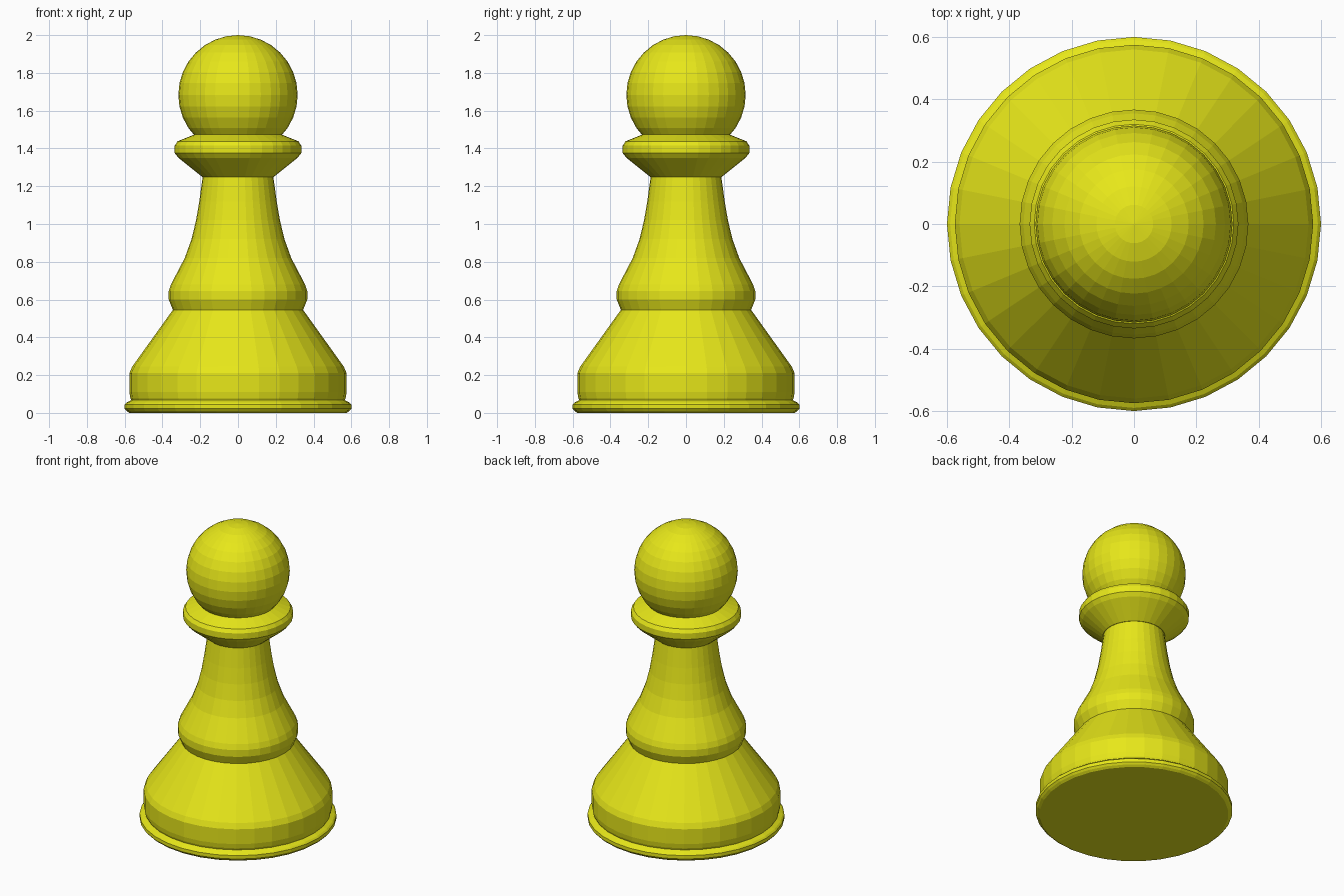
import bpy, bmesh
from math import sin, cos, tau

if "Cube" in bpy.data.objects:
    bpy.data.objects.remove(bpy.data.objects["Cube"])

SIDES = 32
yellow = bpy.data.materials.new("yellow")
yellow.diffuse_color = (0.8, 0.8, 0.01, 1)
yellow.use_nodes = True
yellow.node_tree.nodes["Principled BSDF"].inputs["Base Color"].default_value = yellow.diffuse_color


def lathe(name, profile):
    """Revolve an (r, z) profile into a closed, flat-faced solid."""
    bm = bmesh.new()
    rings = [[bm.verts.new((r * cos(tau * i / SIDES), r * sin(tau * i / SIDES), z))
              for i in range(SIDES)] for r, z in profile]
    for a, b in zip(rings, rings[1:]):
        for i in range(SIDES):
            j = (i + 1) % SIDES
            bm.faces.new((a[i], a[j], b[j], b[i]))
    bm.faces.new(rings[0][::-1])
    bm.faces.new(rings[-1])
    mesh = bpy.data.meshes.new(name)
    bm.to_mesh(mesh)
    bm.free()
    mesh.materials.append(yellow)
    obj = bpy.data.objects.new(name, mesh)
    bpy.context.collection.objects.link(obj)
    return obj


# Base rim, bell foot, waist ring, flared stem and collar in one profile
lathe("body", [
    (0.575, 0.0), (0.59, 0.01), (0.60, 0.022), (0.60, 0.045), (0.59, 0.055),
    (0.565, 0.067), (0.57, 0.08), (0.575, 0.11), (0.575, 0.21), (0.56, 0.245),
    (0.345, 0.545), (0.367, 0.60), (0.367, 0.645), (0.355, 0.68),
    (0.282, 0.82), (0.246, 0.92), (0.222, 1.02), (0.205, 1.12), (0.187, 1.25),
    (0.19, 1.25), (0.315, 1.35), (0.335, 1.375), (0.335, 1.415),
    (0.32, 1.438), (0.23, 1.474), (0.20, 1.474)])

# Round head
bpy.ops.mesh.primitive_uv_sphere_add(segments=SIDES, ring_count=16,
                                     radius=0.316, location=(0, 0, 1.684))
head = bpy.context.object
head.name = "head"
head.data.materials.append(yellow)
